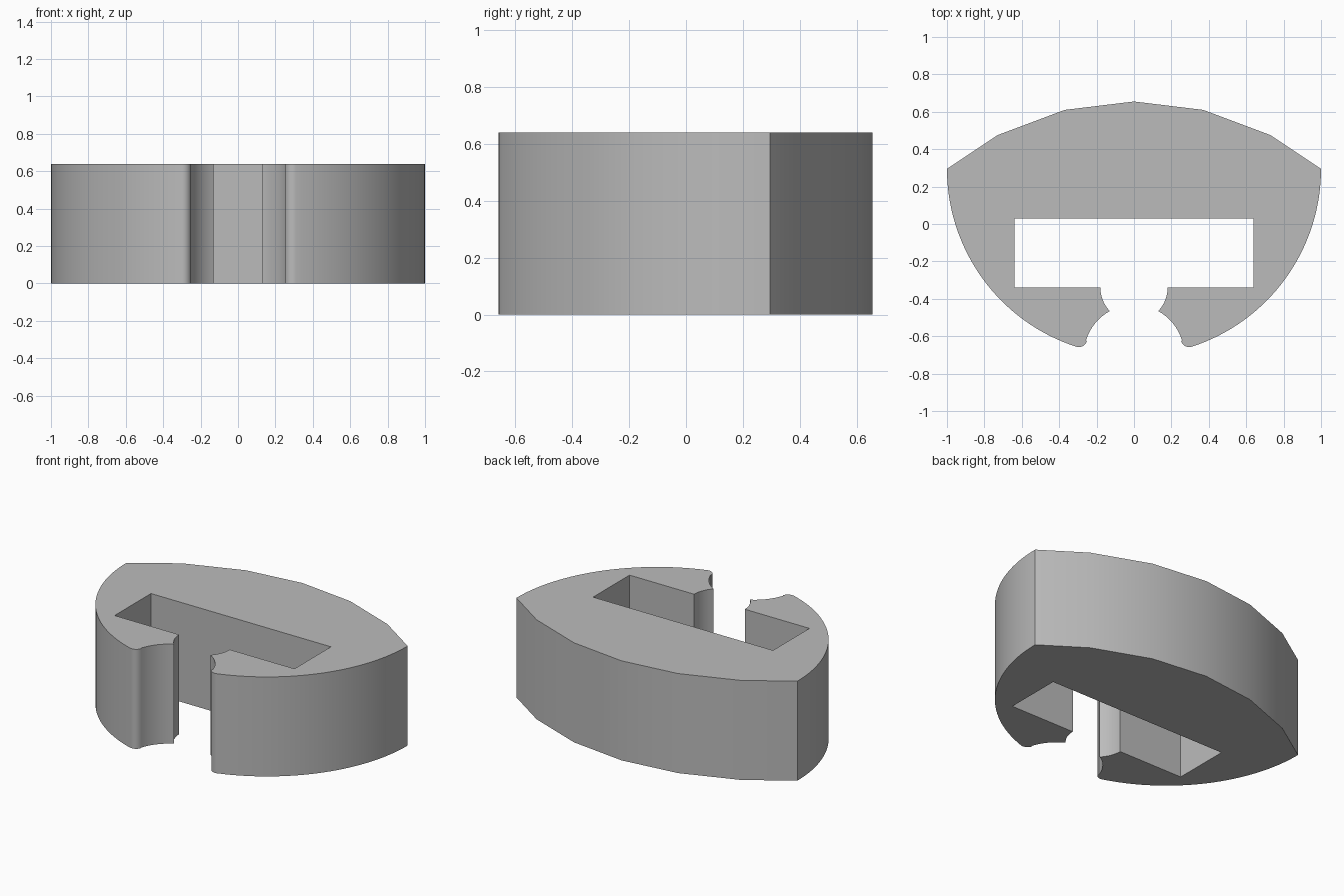
import bpy, bmesh
from math import cos, sin, radians

HEIGHT = 0.64

cube = bpy.data.objects.get("Cube")
if cube:
    bpy.data.objects.remove(cube, do_unlink=True)


def arc(cx, cy, r, start, end, steps):
    """Points along a circular arc, angles in degrees."""
    angles = [radians(start + (end - start) * i / steps) for i in range(steps + 1)]
    return [(cx + r * cos(a), cy + r * sin(a)) for a in angles]


# Half of the outline, from the middle of the back round to the slot
half = [(0.37, 0.61), (0.73, 0.475)]               # faceted back
half += arc(0, 0.295, 1.0, 0, -72, 32)             # round side
half += arc(0.295, -0.613, 0.045, -72, -163, 8)[1:]  # rounded lip
half += arc(0, -0.70, 0.268, 17, 61, 10)           # flared mouth
half += arc(0, -0.34, 0.18, -44, 0, 8)[1:]         # throat
half += [(0.64, -0.34), (0.64, 0.03)]              # rectangular slot

outline = [(0, 0.655)] + half + [(-x, y) for x, y in reversed(half)]

# Extrude the outline into the clip body
bm = bmesh.new()
base = bm.faces.new([bm.verts.new((x, y, 0)) for x, y in outline])
top = bmesh.ops.extrude_face_region(bm, geom=[base], use_keep_orig=True)
bmesh.ops.translate(bm, vec=(0, 0, HEIGHT),
                    verts=[v for v in top["geom"] if isinstance(v, bmesh.types.BMVert)])
bmesh.ops.recalc_face_normals(bm, faces=bm.faces)
mesh = bpy.data.meshes.new("clip_body")
bm.to_mesh(mesh)
bm.free()
body = bpy.data.objects.new("clip_body", mesh)
bpy.context.collection.objects.link(body)

# Plain grey material
grey = bpy.data.materials.new("plain_grey")
grey.use_nodes = True
colour = (0.5, 0.5, 0.5, 1)
grey.diffuse_color = colour
grey.node_tree.nodes["Principled BSDF"].inputs["Base Color"].default_value = colour
mesh.materials.append(grey)

# Smooth walls with crisp corners
bpy.ops.object.select_all(action="DESELECT")
body.select_set(True)
bpy.context.view_layer.objects.active = body
bpy.ops.object.shade_smooth_by_angle(angle=radians(30))
